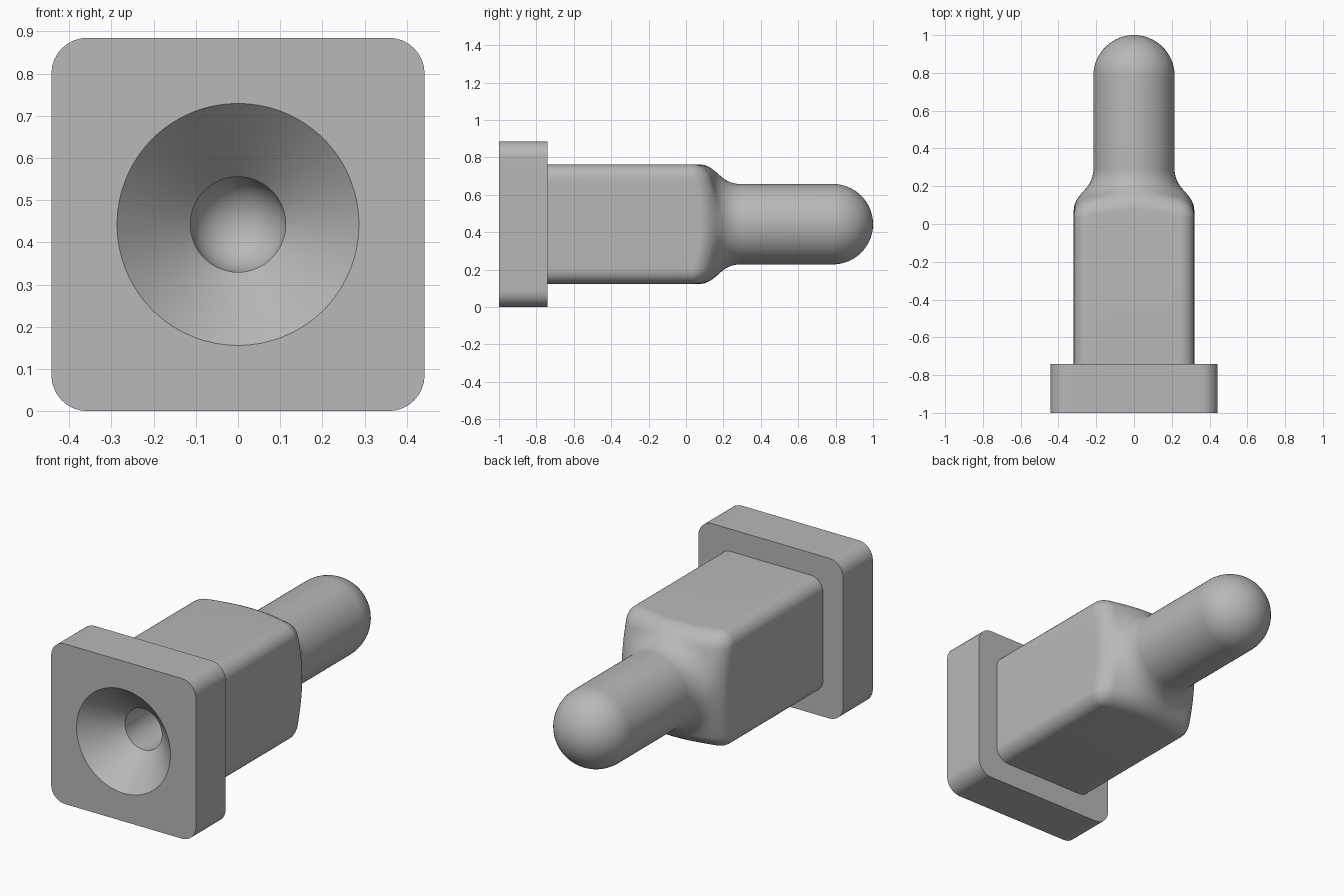
import bpy, bmesh
from math import sin, cos, pi, atan2, sqrt, radians, hypot

if "Cube" in bpy.data.objects:
    bpy.data.objects.remove(bpy.data.objects["Cube"], do_unlink=True)

AXIS_Z = 0.4425                      # height of the long axis
FLANGE, BODY, PIN = 0.4425, 0.319, 0.215
MOUTH, BORE = 0.287, 0.113
FRONT, FLANGE_BACK = -1.0, -0.74
FILLET, FILLET_END = 0.15, 0.29      # concave neck fillet
SLOPE = radians(66)                  # where the fillet meets the shoulder cone
ROUND = 0.07                         # rounded shoulder edge
DOME_Y = 0.785

grey = bpy.data.materials.new("matte grey")
grey.use_nodes = True
colour = (0.48, 0.48, 0.48, 1)
grey.diffuse_color = colour
grey.node_tree.nodes["Principled BSDF"].inputs["Base Color"].default_value = colour


def square(half, corner, arc=8, side=16):
    """Rounded square outline, counter-clockwise."""
    flat = half - corner
    pts = []
    for q in range(4):
        c, s = (1, 0, -1, 0)[q], (0, 1, 0, -1)[q]
        quarter = [(half, flat * (2 * k / side - 1)) for k in range(side)]
        for k in range(arc):
            a = pi / 2 * k / arc
            quarter.append((flat + corner * cos(a), flat + corner * sin(a)))
        pts += [(c * x - s * z, s * x + c * z) for x, z in quarter]
    return pts


ANGLES = [atan2(z, x) for x, z in square(BODY, 0.075)]


def circle(r):
    return [(r * cos(a), r * sin(a)) for a in ANGLES]


def level(outline, y):
    return [(x, y, z + AXIS_Z) for x, z in outline]


def loft(name, rings):
    """Skin a list of matching rings."""
    bm = bmesh.new()
    rows = [[bm.verts.new(p) for p in ring] for ring in rings]
    n = len(rows[0])
    for a, b in zip(rows, rows[1:]):
        for j in range(n):
            k = (j + 1) % n
            bm.faces.new((a[j], b[j], b[k], a[k]))
    bmesh.ops.remove_doubles(bm, verts=bm.verts, dist=1e-5)
    mesh = bpy.data.meshes.new(name)
    bm.to_mesh(mesh)
    bm.free()
    mesh.materials.append(grey)
    obj = bpy.data.objects.new(name, mesh)
    bpy.context.collection.objects.link(obj)
    bpy.ops.object.select_all(action="DESELECT")
    obj.select_set(True)
    bpy.context.view_layer.objects.active = obj
    bpy.ops.object.shade_smooth_by_angle(angle=radians(30))
    return obj


def dome(r, steps=16):
    """Hemisphere rings from rim to pole."""
    arcs = [pi / 2 * i / steps for i in range(steps)]
    rings = [level(circle(r * cos(t)), DOME_Y + r * sin(t)) for t in arcs]
    return rings + [level(circle(0), DOME_Y + r)]


def shoulder(r):
    """Revolved neck: fillet off the pin, then a shallow cone."""
    r_end = PIN + FILLET * (1 - cos(SLOPE))
    if r < r_end:
        c = min(1, 1 - (r - PIN) / FILLET)
        return FILLET_END - FILLET * sqrt(1 - c * c)
    return FILLET_END - FILLET * sin(SLOPE) - (r - r_end) / (sin(SLOPE) / cos(SLOPE))


# Square flange with the funnel mouth in its front face
loft("flange", [
    level(circle(MOUTH), FRONT),
    level(square(FLANGE, 0.085), FRONT),
    level(square(FLANGE, 0.085), FLANGE_BACK),
    level(square(BODY, 0.075), FLANGE_BACK)])

# Square body, rounded shoulder edge, neck and domed pin
rings = [level(square(BODY, 0.075), FLANGE_BACK)]
for i in range(11):
    t = pi / 2 * i / 10
    inset, drop = ROUND * (1 - cos(t)), ROUND * (1 - sin(t))
    outline = square(BODY - inset, 0.075 - inset)
    rings.append([(x, shoulder(hypot(x, z)) - drop, z + AXIS_Z) for x, z in outline])
for i in range(1, 17):
    t = (1 - i / 16) ** 2
    ring = []
    for (x, z), (cx, cz) in zip(outline, circle(PIN)):
        px, pz = cx + (x - cx) * t, cz + (z - cz) * t
        ring.append((px, shoulder(hypot(px, pz)), pz + AXIS_Z))
    rings.append(ring)
loft("body_and_pin", rings + dome(PIN))

# Inner bore with a round end, opening through the conical funnel
bore = dome(BORE)[::-1]
bore += [level(circle(BORE), FRONT + MOUTH - BORE), level(circle(MOUTH), FRONT)]
loft("funnel_bore", bore)
